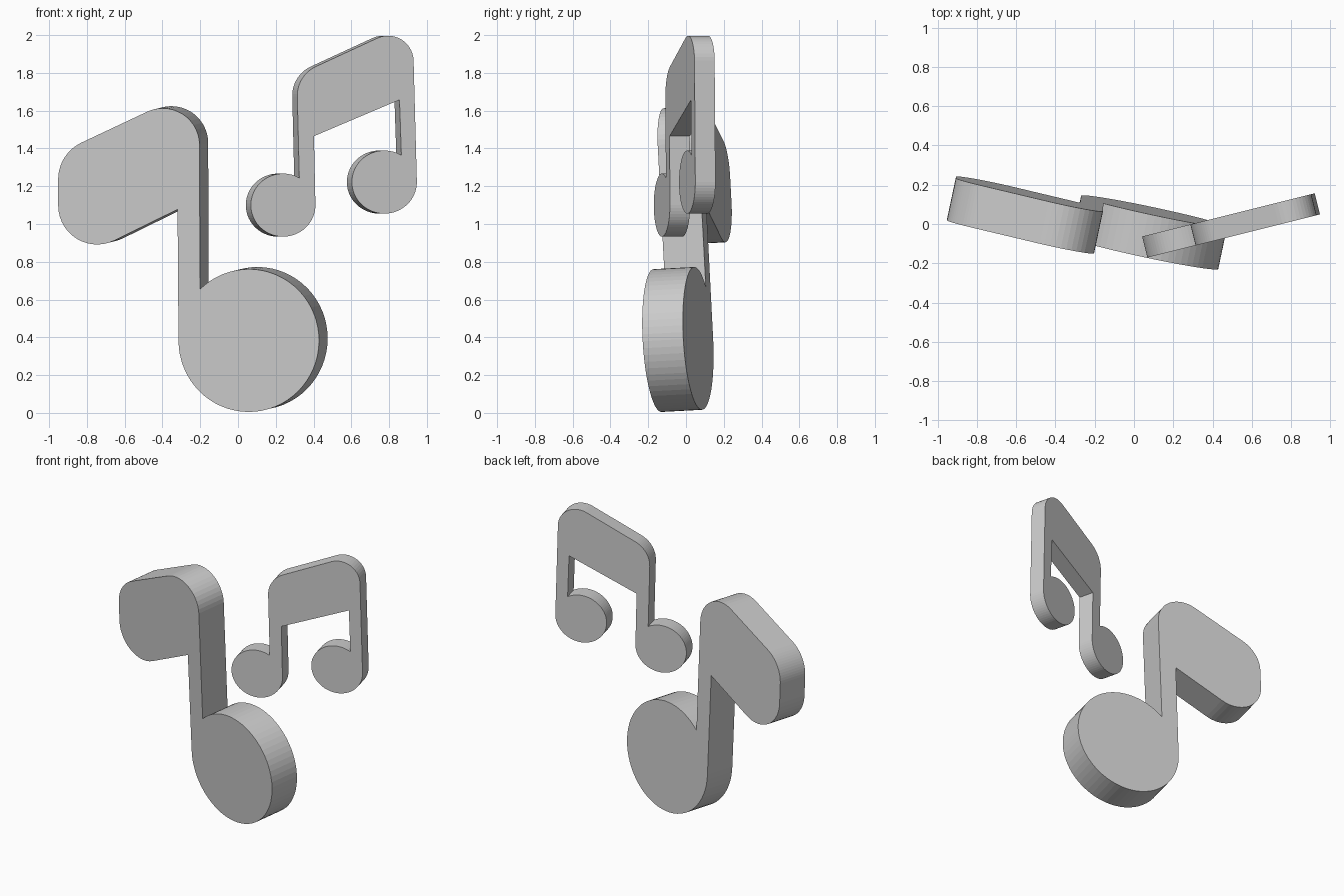
import bpy, bmesh
from math import cos, sin, tan, radians
from mathutils import Vector

if "Cube" in bpy.data.objects:
    bpy.data.objects.remove(bpy.data.objects["Cube"])


def arc(cx, cz, rx, rz, start, end, steps):
    """Points along an elliptical arc, angles in degrees."""
    angles = [radians(start + (end - start) * i / steps) for i in range(steps + 1)]
    return [(cx + rx * cos(a), cz + rz * sin(a)) for a in angles]


def rounded(before, corner, after, radius, steps=14):
    """Points that round off a corner between two straight edges."""
    c = Vector(corner)
    a, b = (Vector(before) - c).normalized(), (Vector(after) - c).normalized()
    half = a.angle(b) / 2
    centre = c + (a + b).normalized() * (radius / sin(half))
    p = c + a * (radius / tan(half)) - centre
    q = c + b * (radius / tan(half)) - centre
    sweep = p.angle_signed(q)
    pts = []
    for i in range(steps + 1):
        t = -sweep * i / steps
        pts.append((centre.x + p.x * cos(t) - p.y * sin(t),
                    centre.y + p.x * sin(t) + p.y * cos(t)))
    return pts


def slab(name, outline, y0, slope_x, slope_z, depth):
    """Extrude a front-view outline lying on the plane y = y0 + slope_x*x + slope_z*z."""
    offset = Vector((-slope_x, 1, -slope_z)).normalized() * depth
    bm = bmesh.new()
    front = bm.faces.new([bm.verts.new((x, y0 + slope_x * x + slope_z * z, z)) for x, z in outline])
    ext = bmesh.ops.extrude_face_region(bm, geom=[front], use_keep_orig=True)
    moved = [g for g in ext["geom"] if isinstance(g, bmesh.types.BMVert)]
    bmesh.ops.translate(bm, verts=moved, vec=offset)
    bmesh.ops.recalc_face_normals(bm, faces=bm.faces)
    mesh = bpy.data.meshes.new(name)
    bm.to_mesh(mesh)
    bm.free()
    obj = bpy.data.objects.new(name, mesh)
    bpy.context.collection.objects.link(obj)
    return obj


# Large single note: flag with three rounded corners, stem, round head
notch, low, high, peak = (-0.32, 1.077), (-0.952, 0.767), (-0.952, 1.373), (-0.205, 1.724)
stem_foot = (-0.2, 0.655)
single = [notch]
single += rounded(notch, low, high, 0.206)
single += rounded(low, high, peak, 0.215)
single += rounded(high, peak, stem_foot, 0.195)
single += arc(0.057, 0.383, 0.372, 0.378, 134, -180, 56)
slab("single_note", single, -0.118, -0.2126, -0.053, 0.22)

# Small double note: two heads and stems joined by a slanted beam
left_foot, right_foot = (0.325, 1.245), (0.947, 1.222)
beam_left, beam_right = (0.311, 1.787), (0.924, 2.07)
double = arc(0.239, 1.10, 0.171, 0.167, 0, -300, 54)
double += rounded(left_foot, beam_left, beam_right, 0.17)
double += rounded(beam_left, beam_right, right_foot, 0.135)
double += arc(0.775, 1.222, 0.172, 0.167, 0, -301.5, 54)
double += [(0.855, 1.657), (0.402, 1.465)]
slab("double_note", double, -0.1875, 0.25, 0.0, 0.11)
